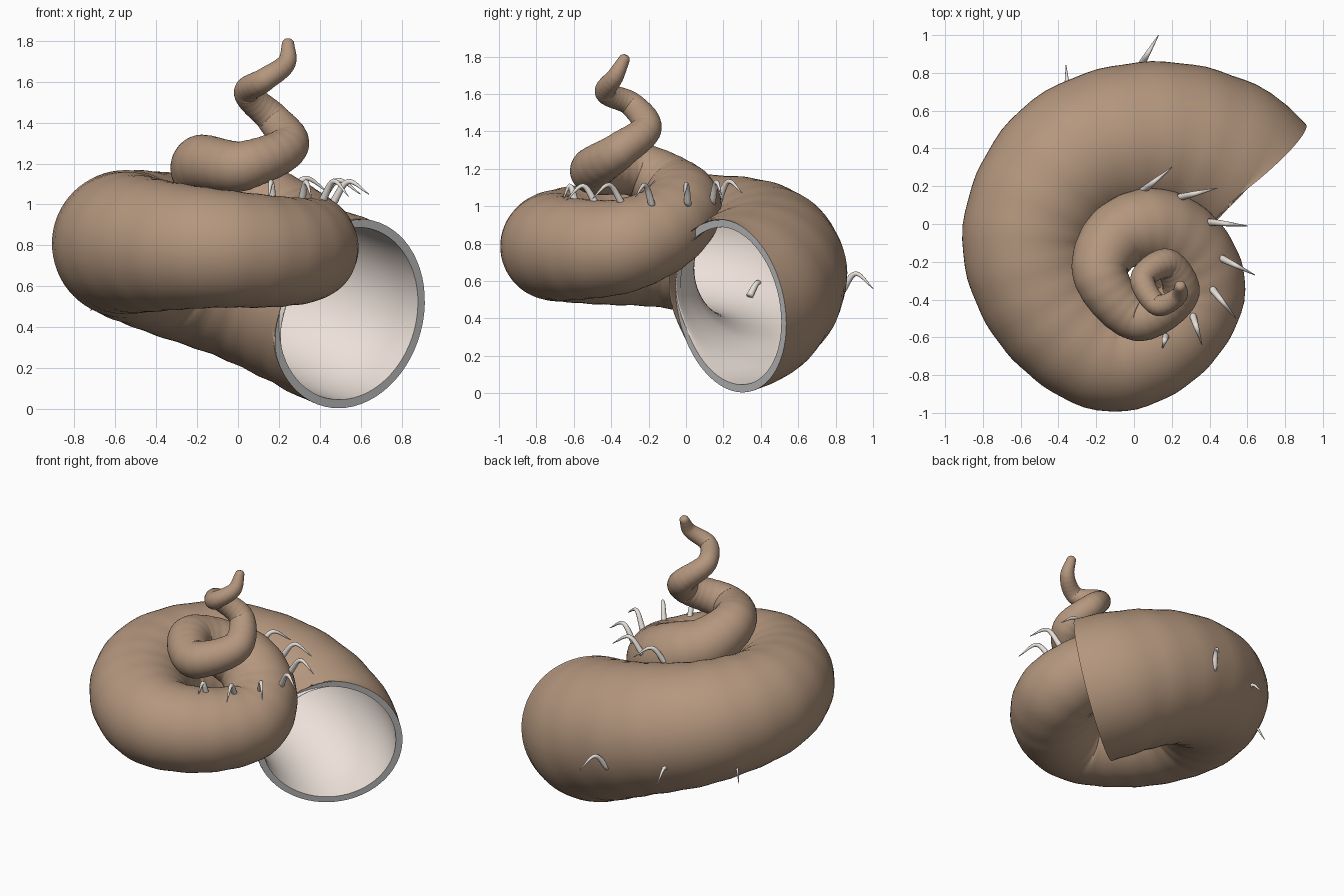
import bpy, bmesh, math
from mathutils import Vector

if "Cube" in bpy.data.objects:
    bpy.data.objects.remove(bpy.data.objects["Cube"])

# Centre line of the coiled tube from tip to mouth: x, y, z, radius
PATH = [Vector(p) for p in (
    (.245, -.33, 1.785, .03), (.24, -.375, 1.70, .045), (.13, -.43, 1.61, .057),
    (.045, -.30, 1.55, .065), (.17, -.21, 1.42, .08), (.25, -.35, 1.30, .098),
    (.03, -.50, 1.19, .12), (-.18, -.25, 1.19, .148), (-.10, -.08, 1.09, .18),
    (.08, -.02, 1.0, .21), (.26, -.12, .88, .23), (.34, -.33, .79, .25),
    (.20, -.57, .77, .27), (-.10, -.705, .785, .29), (-.42, -.48, .80, .325),
    (-.555, -.10, .81, .355), (-.35, .30, .76, .395), (.08, .43, .645, .43),
    (.34, .37, .55, .455), (.54, .24, .467, .47))]
MOUTH_DIR = Vector((.606, -.775, -.17, .03))


def sample(points, step):
    """Smooth curve through the points, with tangents set by chord length."""
    n = len(points)
    h = [(points[i + 1] - points[i]).length for i in range(n - 1)]
    d = [(points[i + 1] - points[i]) / h[i] for i in range(n - 1)]
    m = [d[0]] + [(d[i - 1] * h[i] + d[i] * h[i - 1]) / (h[i] + h[i - 1])
                  for i in range(1, n - 1)] + [MOUTH_DIR if n > 5 else d[-1]]
    out = []
    for i in range(n - 1):
        k = max(4, round(h[i] / (step * max(points[i][3], .05))))
        for j in range(k + (i == n - 2)):
            t = j / k
            p = (points[i] * (2*t**3 - 3*t*t + 1) + m[i] * h[i] * (t**3 - 2*t*t + t)
                 + points[i + 1] * (3*t*t - 2*t**3) + m[i + 1] * h[i] * (t**3 - t*t))
            v = (points[i] * (6*t*t - 6*t) + m[i] * h[i] * (3*t*t - 4*t + 1)
                 + points[i + 1] * (6*t - 6*t*t) + m[i + 1] * h[i] * (3*t*t - 2*t)) / h[i]
            out.append((p.xyz, v.xyz.normalized(), p.w))
    return out


def ring(bm, c, tangent, r, sides):
    side = tangent.cross(Vector((0, 0, 1))).normalized()
    up = side.cross(tangent)
    return [bm.verts.new(c + r * (math.cos(a) * side + math.sin(a) * up))
            for a in (2 * math.pi * i / sides for i in range(sides))]


def bridge(bm, a, b):
    for i in range(len(a)):
        j = (i + 1) % len(a)
        bm.faces.new((a[i], a[j], b[j], b[i]))


def finish(bm, name, mat=None, flip=False, recalc=False):
    if recalc:
        bmesh.ops.recalc_face_normals(bm, faces=bm.faces)
    if flip:
        bmesh.ops.reverse_faces(bm, faces=bm.faces)
    mesh = bpy.data.meshes.new(name)
    bm.to_mesh(mesh)
    bm.free()
    mesh.shade_smooth()
    ob = bpy.data.objects.new(name, mesh)
    bpy.context.collection.objects.link(ob)
    if mat:
        mesh.materials.append(mat)
    return ob


def material(name, rgb):
    m = bpy.data.materials.new(name)
    m.diffuse_color = (*rgb, 1)
    m.use_nodes = True
    m.node_tree.nodes["Principled BSDF"].inputs["Base Color"].default_value = m.diffuse_color
    return m


brown = material("shell_brown", (.46, .31, .21))
cream = material("lining_cream", (.84, .75, .69))
ivory = material("spine_ivory", (.80, .75, .70))

tube = sample(PATH, .12)
SIDES = 64
WALL = .91

# Outer shell with faint growth ribs and a rounded tip
bm = bmesh.new()
p0, t0, r0 = tube[0]
rings = [ring(bm, p0 - t0 * r0 * math.sin(a) * .9, t0, r0 * math.cos(a), SIDES)
         for a in (1.2, .8, .4)]
for i, (p, t, r) in enumerate(tube):
    rib = 1 + .006 * math.sin(i * math.pi / 2) if i < len(tube) - 1 else 1
    rings.append(ring(bm, p, t, r * rib, SIDES))
for a, b in zip(rings, rings[1:]):
    bridge(bm, a, b)
bm.faces.new(rings[0][::-1])
finish(bm, "outer_shell", brown, recalc=True)

# Pale inner lining, seen through the mouth
bm = bmesh.new()
rings = [ring(bm, p, t, r * WALL, SIDES) for p, t, r in tube[len(tube) // 2:]]
for a, b in zip(rings, rings[1:]):
    bridge(bm, a, b)
bm.normal_update()
f = bm.faces[:][0] if hasattr(bm.faces, "ensure_lookup_table") else None
outward = f.normal.dot(f.calc_center_median() - tube[len(tube) // 2][0]) > 0
finish(bm, "inner_lining", cream, flip=outward)

# Flat lip joining shell and lining
bm = bmesh.new()
p, t, r = tube[-1]
bridge(bm, ring(bm, p, t, r, SIDES), ring(bm, p, t, r * WALL, SIDES))
bm.normal_update()
bm.faces.ensure_lookup_table()
finish(bm, "mouth_lip", flip=bm.faces[0].normal.dot(t) < 0)

# Hooked spines along the shoulder and outer back: base, then tip
SPINES = [
    ((.04, .17, 1.02), (.20, .30, 1.07)), ((.24, .14, 1.02), (.44, .19, 1.06)),
    ((.40, .01, 1.01), (.60, -.01, 1.05)), ((.46, -.18, 1.0), (.64, -.27, 1.05)),
    ((.41, -.34, 1.01), (.54, -.50, 1.04)), ((.31, -.48, 1.01), (.36, -.64, 1.03)),
    ((.17, -.59, 1.01), (.15, -.66, 1.03)),
    ((.03, .83, .54), (.13, 1.0, .56)), ((-.35, .66, .52), (-.36, .84, .52)),
    ((-.61, .34, .52), (-.72, .44, .48))]
for n, (base, tip) in enumerate(SPINES):
    a, b = Vector(base), Vector(tip)
    mid = a.lerp(b, .45) + Vector((0, 0, .09))
    pts = [Vector((*a, .02)), Vector((*mid, .013)), Vector((*b, .002))]
    bm = bmesh.new()
    rings = [ring(bm, p, t, r, 10) for p, t, r in sample(pts, .4)]
    for u, v in zip(rings, rings[1:]):
        bridge(bm, u, v)
    bm.faces.new(rings[0][::-1])
    bm.faces.new(rings[-1])
    finish(bm, f"spine_{n + 1}", ivory, recalc=True)
